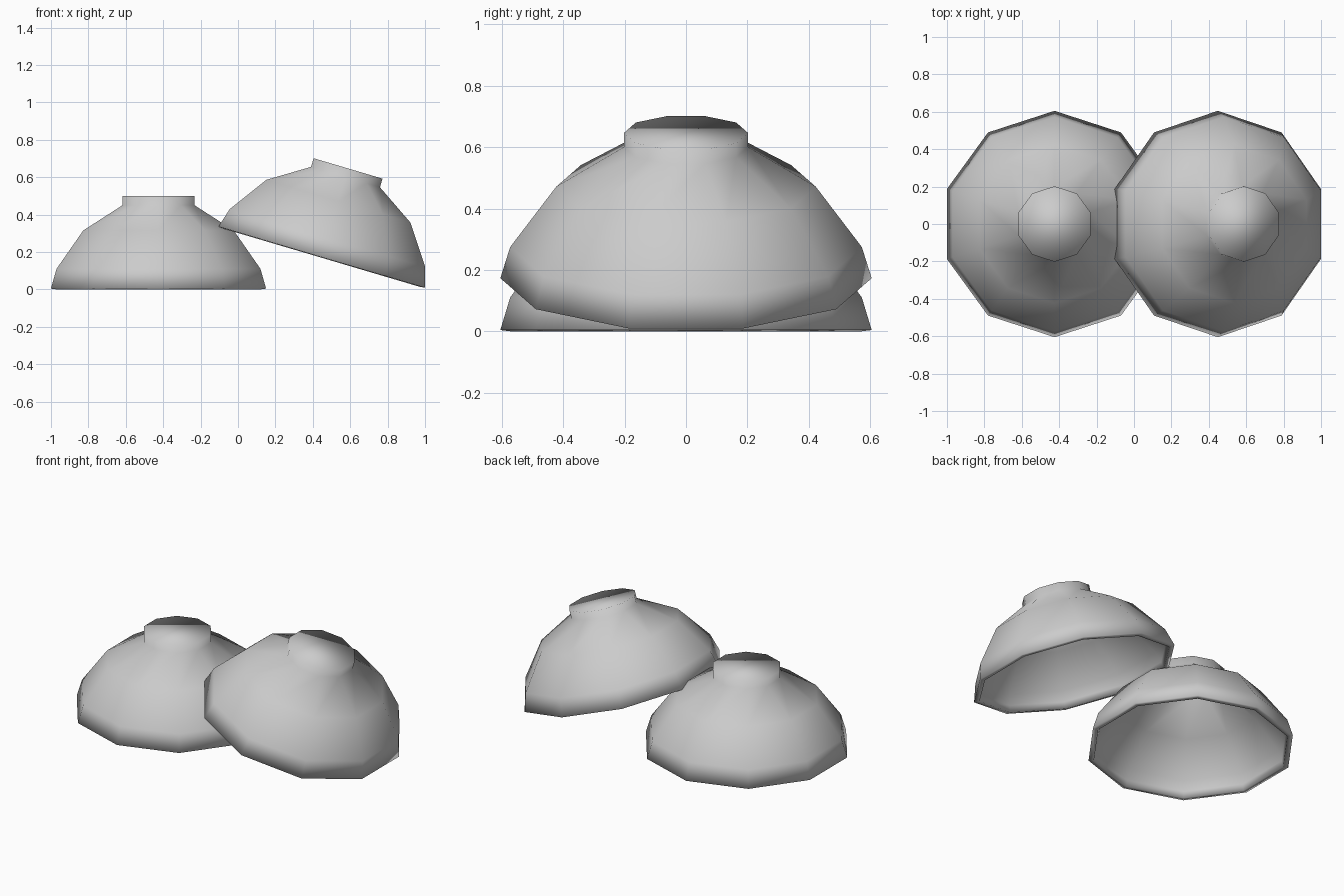
import bpy, math

if "Cube" in bpy.data.objects:
    bpy.data.objects.remove(bpy.data.objects["Cube"])

SIDES = 10

# wall profile (radius, height): inner floor, inner wall, rim, outer wall, foot
PROFILE = [(0.172, 0.47), (0.178, 0.425), (0.395, 0.288), (0.545, 0.10),
           (0.565, 0.04), (0.573, 0.0), (0.605, 0.004), (0.573, 0.11),
           (0.423, 0.315), (0.202, 0.45), (0.202, 0.498)]


def ring(r, z):
    return [(r * math.cos(math.pi / 2 + 2 * math.pi * i / SIDES),
             r * math.sin(math.pi / 2 + 2 * math.pi * i / SIDES), z)
            for i in range(SIDES)]


def make_bowl(name, loc, tilt):
    """Revolve the profile into one ten-sided hollow bowl, upside down."""
    verts = [v for r, z in PROFILE for v in ring(r, z)]
    faces = []
    for k in range(len(PROFILE) - 1):
        a, b = k * SIDES, (k + 1) * SIDES
        for i in range(SIDES):
            j = (i + 1) % SIDES
            faces.append((a + i, a + j, b + j, b + i))
    # inner floor and underside of the foot
    faces.append(tuple(reversed(range(SIDES))))
    faces.append(tuple(range(len(verts) - SIDES, len(verts))))
    mesh = bpy.data.meshes.new(name)
    mesh.from_pydata(verts, [], faces)
    mesh.update()
    mesh.shade_smooth()
    ob = bpy.data.objects.new(name, mesh)
    ob.location = loc
    ob.rotation_euler = (0, tilt, 0)
    bpy.context.collection.objects.link(ob)


# one bowl upside down on the ground, one tilted and leaning on it
make_bowl("resting_bowl", (-0.425, 0, 0), 0.0)
make_bowl("leaning_bowl", (0.447, 0, 0.169), math.radians(16.5))
